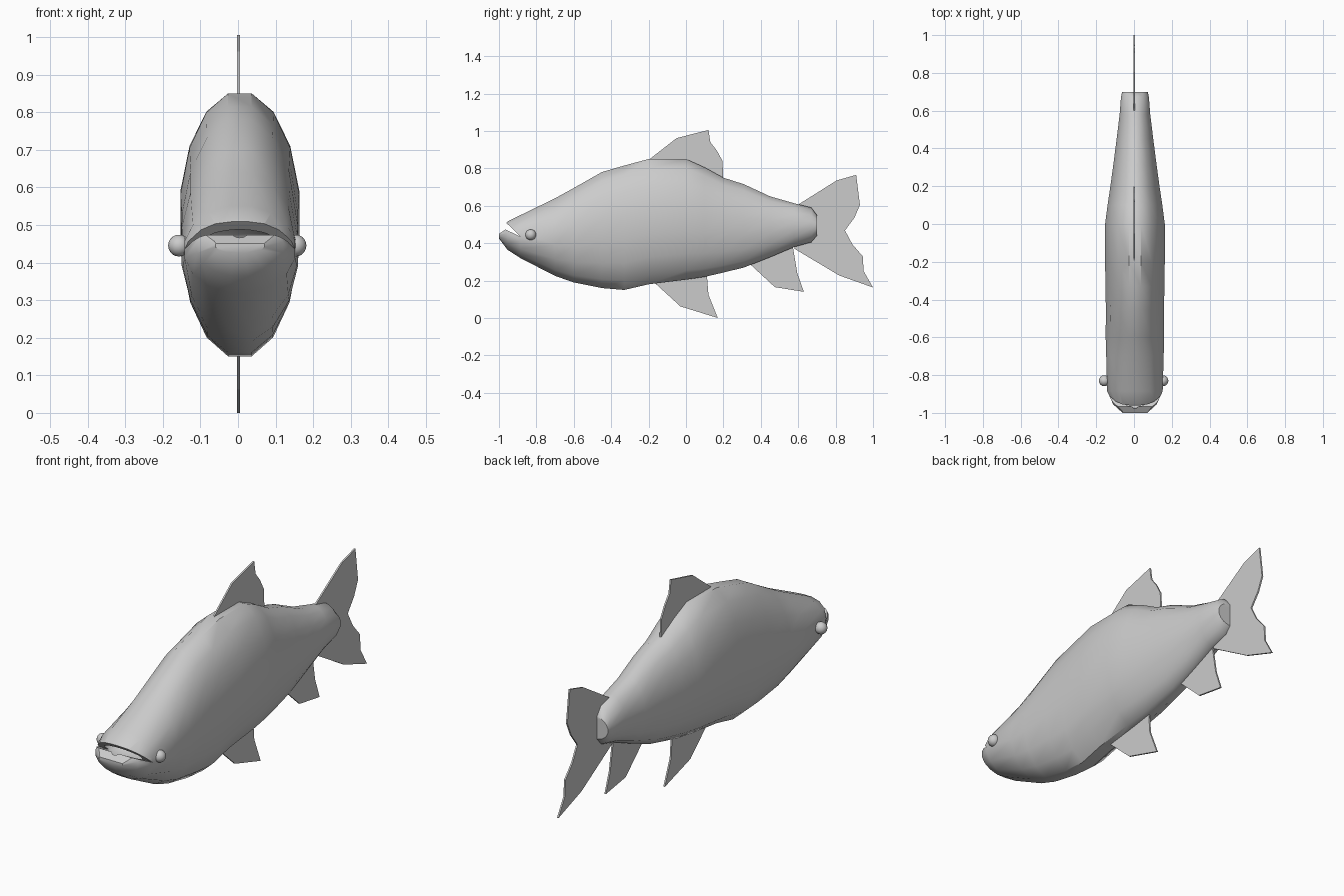
import bpy, bmesh, math

if "Cube" in bpy.data.objects:
    bpy.data.objects.remove(bpy.data.objects["Cube"])


def new_object(name, bm):
    bmesh.ops.recalc_face_normals(bm, faces=bm.faces)
    mesh = bpy.data.meshes.new(name)
    bm.to_mesh(mesh)
    bm.free()
    obj = bpy.data.objects.new(name, mesh)
    bpy.context.collection.objects.link(obj)
    return obj


def smooth(obj, angle):
    bpy.ops.object.select_all(action='DESELECT')
    obj.select_set(True)
    bpy.context.view_layer.objects.active = obj
    bpy.ops.object.shade_smooth_by_angle(angle=math.radians(angle))


def loft(name, stations, sides=16, cx=0.005):
    """Elliptical rings along y: (y, top, bottom, half width)."""
    bm = bmesh.new()
    rings = []
    for y, top, bottom, w in stations:
        ring = []
        for i in range(sides):
            a = 2 * math.pi * (i + 0.5) / sides
            k = 1 / math.cos(math.pi / sides)
            ring.append(bm.verts.new((cx + k * w * math.cos(a), y,
                        (top + bottom) / 2 + k * (top - bottom) / 2 * math.sin(a))))
        rings.append(ring)
    for a, b in zip(rings, rings[1:]):
        for i in range(sides):
            j = (i + 1) % sides
            bm.faces.new((a[i], a[j], b[j], b[i]))
    bm.faces.new(rings[0])
    bm.faces.new(rings[-1])
    return new_object(name, bm)


def plate(name, outline, half, cx=0.001):
    """Flat plate in the yz plane."""
    bm = bmesh.new()
    face = bm.faces.new([bm.verts.new((cx - half, y, z)) for y, z in outline])
    ext = bmesh.ops.extrude_face_region(bm, geom=[face])
    for v in ext['geom']:
        if isinstance(v, bmesh.types.BMVert):
            v.co.x = cx + half
    return new_object(name, bm)


def cut(obj, cutter):
    mod = obj.modifiers.new("cut", 'BOOLEAN')
    mod.operation = 'DIFFERENCE'
    mod.solver = 'EXACT'
    mod.object = cutter
    bpy.ops.object.select_all(action='DESELECT')
    obj.select_set(True)
    bpy.context.view_layer.objects.active = obj
    bpy.ops.object.modifier_apply(modifier=mod.name)
    bpy.data.objects.remove(cutter)


# Body
body = loft("body", [
    (-1.00, 0.465, 0.425, 0.065), (-0.955, 0.515, 0.365, 0.115),
    (-0.885, 0.55, 0.32, 0.147), (-0.70, 0.64, 0.225, 0.152),
    (-0.60, 0.695, 0.19, 0.155), (-0.45, 0.78, 0.16, 0.154),
    (-0.33, 0.815, 0.15, 0.156), (-0.20, 0.85, 0.18, 0.158),
    (0.00, 0.85, 0.205, 0.158), (0.10, 0.805, 0.22, 0.145),
    (0.20, 0.75, 0.243, 0.13), (0.31, 0.715, 0.27, 0.115),
    (0.45, 0.65, 0.325, 0.097), (0.58, 0.613, 0.38, 0.081),
    (0.67, 0.59, 0.405, 0.074), (0.70, 0.55, 0.44, 0.068)])

# Mouth: open wedge, then a hollow behind the lips
cut(body, plate("mouth_wedge", [(-0.885, 0.435), (-0.955, 0.503), (-1.05, 0.60),
                                (-1.05, 0.45), (-1.0, 0.45), (-0.965, 0.473)], 0.3))
bm = bmesh.new()
bmesh.ops.create_uvsphere(bm, u_segments=16, v_segments=10, radius=1)
for v in bm.verts:
    v.co = (0.005 + v.co.x * 0.105, -0.885 + v.co.y * 0.095, 0.455 + v.co.z * 0.04)
cut(body, new_object("mouth_hollow", bm))
smooth(body, 40)

# Fins
fins = {
    "dorsal_fin": [(-0.2, 0.845), (-0.05, 0.962), (0.12, 1.005), (0.13, 0.94),
                   (0.165, 0.895), (0.195, 0.84), (0.2, 0.72), (0.0, 0.78)],
    "belly_fin": [(-0.17, 0.19), (-0.03, 0.062), (0.17, 0.0), (0.12, 0.125),
                  (0.11, 0.25), (-0.1, 0.25)],
    "anal_fin": [(0.34, 0.29), (0.475, 0.165), (0.63, 0.14), (0.595, 0.24),
                 (0.57, 0.39), (0.42, 0.34)],
    "tail_fin": [(0.59, 0.60), (0.805, 0.735), (0.91, 0.765), (0.93, 0.605),
                 (0.90, 0.535), (0.85, 0.468), (0.89, 0.393), (0.945, 0.33),
                 (0.95, 0.25), (1.0, 0.163), (0.82, 0.227), (0.58, 0.37)],
}
for name, outline in fins.items():
    plate(name, outline, 0.004)

# Eyes
for side, name in ((-1, "eye_left"), (1, "eye_right")):
    bpy.ops.mesh.primitive_uv_sphere_add(segments=16, ring_count=10, radius=0.029,
                                         location=(-0.002 + side * 0.155, -0.83, 0.445))
    eye = bpy.context.object
    eye.name = name
    smooth(eye, 60)
